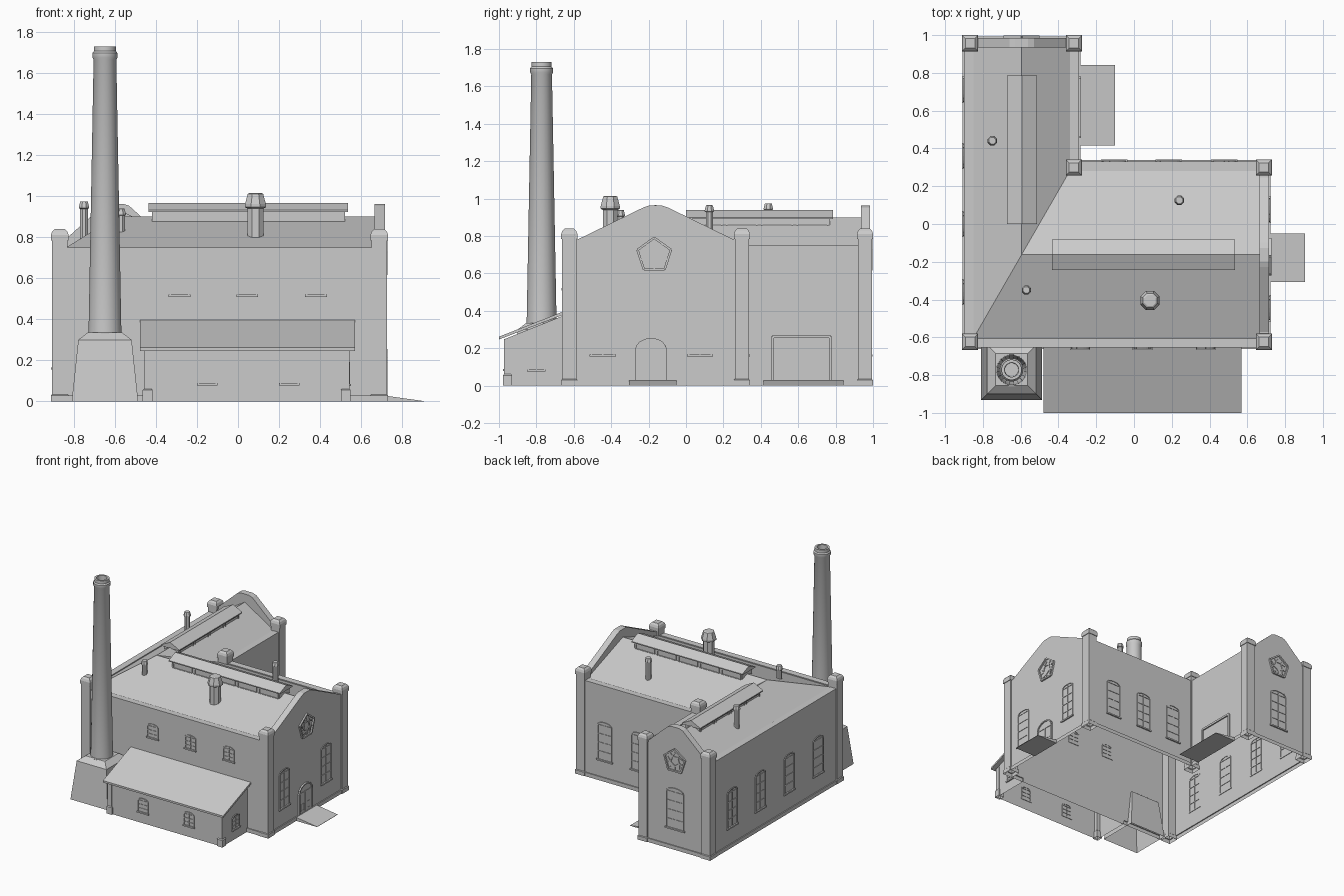
import bpy, bmesh, math
from mathutils import Matrix, Vector

cube = bpy.data.objects.get("Cube")
if cube:
    bpy.data.objects.remove(cube)

stone = bpy.data.materials.new("pale grey")
stone.use_nodes = True
GREY = (0.6, 0.6, 0.6, 1)
stone.diffuse_color = GREY
stone.node_tree.nodes["Principled BSDF"].inputs["Base Color"].default_value = GREY


def make(name, bm, loc=(0, 0, 0), turn=0, smooth=False, open_bottom=False):
    """Finish a mesh; turn is degrees about z (0 faces the front, 90 faces +x)."""
    if open_bottom:
        low = [f for f in bm.faces if all(v.co.z < 0.001 for v in f.verts)]
        bmesh.ops.delete(bm, geom=low, context='FACES')
    bmesh.ops.recalc_face_normals(bm, faces=bm.faces)
    mesh = bpy.data.meshes.new(name)
    bm.to_mesh(mesh)
    bm.free()
    mesh.materials.append(stone)
    ob = bpy.data.objects.new(name, mesh)
    bpy.context.scene.collection.objects.link(ob)
    ob.matrix_world = Matrix.Translation(loc) @ Matrix.Rotation(math.radians(turn), 4, 'Z')
    if smooth:
        bpy.ops.object.select_all(action='DESELECT')
        ob.select_set(True)
        bpy.context.view_layer.objects.active = ob
        bpy.ops.object.shade_smooth_by_angle(angle=math.radians(35))
    return ob


def loft(bm, rings, cap=True):
    """Join closed rings of points with quads, and cap the last ring."""
    rows = [[bm.verts.new(p) for p in ring] for ring in rings]
    for a, b in zip(rows, rows[1:]):
        for i in range(len(a)):
            j = (i + 1) % len(a)
            bm.faces.new((a[i], a[j], b[j], b[i]))
    if cap:
        bm.faces.new(rows[-1])
    return rows


def lathe(bm, profile, sides, spin=0.5):
    step = math.tau / sides
    loft(bm, [[(r * math.cos(step * (i + spin)), r * math.sin(step * (i + spin)), z)
               for i in range(sides)] for r, z in profile])


def prism(bm, pts, y0, y1):
    """Extrude an outline in the local xz plane from y0 to y1."""
    rows = loft(bm, [[(x, y, z) for x, z in pts] for y in (y0, y1)])
    bm.faces.new(rows[0])


def box(bm, x0, x1, z0, z1, y0, y1):
    prism(bm, [(x0, z0), (x1, z0), (x1, z1), (x0, z1)], y0, y1)


def bar(bm, p, q, width=0.008, out=0.006):
    """Thin raised strip between two points on a wall."""
    p, q = Vector(p), Vector(q)
    n = (q - p).normalized()
    n = Vector((-n.y, n.x)) * width / 2
    prism(bm, [p + n, q + n, q - n, p - n], -out, 0.004)


def path(bm, pts, closed=False, **kw):
    for a, b in zip(pts, pts[1:] + (pts[:1] if closed else [])):
        bar(bm, a, b, **kw)


def arch(w, spring, rise, n=8):
    return [(w / 2 * math.cos(math.pi * i / n), spring + rise * math.sin(math.pi * i / n))
            for i in range(n + 1)]


# Main L-shaped shell: plinth, walls, wall tops and hipped roof, open below
PLAN = [(-0.9, -0.655), (0.715, -0.655), (0.715, 0.33), (-0.29, 0.33), (-0.29, 0.985), (-0.9, 0.985)]
OUT = [(-1, -1), (1, -1), (1, 1), (1, 1), (1, 1), (-1, 1)]


def ring(off, z):
    return [(x + off * a, y + off * b, z) for (x, y), (a, b) in zip(PLAN, OUT)]


bm = bmesh.new()
rows = loft(bm, [ring(0.008, 0), ring(0.008, 0.03), ring(0, 0.03), ring(0, 0.75),
                 ring(-0.05, 0.75), ring(-0.05, 0.742)], cap=False)
e = rows[-1]
hip, ridge_a, ridge_b = [bm.verts.new(p) for p in
                         ((-0.595, -0.1625, 0.9), (0.665, -0.1625, 0.9), (-0.595, 0.935, 0.9))]
for f in ((e[0], e[1], ridge_a, hip), (e[2], e[3], hip, ridge_a), (e[3], e[4], ridge_b, hip),
          (e[5], e[0], hip, ridge_b), (e[1], e[2], ridge_a), (e[4], e[5], ridge_b)):
    bm.faces.new(f)
make("walls_and_roof", bm)


# Raised gable parapets
def gable(name, half, shoulder, loc, turn):
    bm = bmesh.new()
    side = [(half, 0.75), (half, 0.78), (shoulder, 0.785), (0.065, 0.953), (0.035, 0.963)]
    prism(bm, side + [(-x, z) for x, z in reversed(side)], 0, 0.05)
    make(name, bm, loc, turn)


gable("side_gable", 0.4925, 0.41, (0.715, -0.1625, 0), 90)
gable("back_gable", 0.305, 0.25, (-0.595, 0.985, 0), 180)

# Corner pillars with capstones
for i, (x, y) in enumerate([(-0.868, -0.624), (0.688, -0.624), (0.688, 0.299),
                            (-0.318, 0.299), (-0.318, 0.957), (-0.868, 0.957)]):
    bm = bmesh.new()
    prof = [(0.043, 0), (0.043, 0.03), (0.038, 0.035), (0.038, 0.785), (0.043, 0.785),
            (0.043, 0.812), (0.037, 0.828), (0.025, 0.84)]
    lathe(bm, [(r * math.sqrt(2), z) for r, z in prof], 4)
    make(f"corner_pillar_{i + 1}", bm, (x, y, 0))


# Roof monitors with a pitched cap and glazed sides
def monitor(name, length, eave, ridge, foot, panes, loc, turn):
    h = length / 2
    bm = bmesh.new()
    prism(bm, [(-0.08, eave), (0, ridge), (0.08, eave), (0.08, eave - 0.008),
               (-0.08, eave - 0.008)], -h, h)
    box(bm, -0.062, 0.062, foot - 0.04, eave, -h + 0.015, h - 0.015)
    make(name + "_body", bm, loc, turn + 90)
    pitch = (length - 0.03) / panes
    for k, flip in enumerate((0, 180)):
        bm = bmesh.new()
        for i in range(panes):
            c = (i - (panes - 1) / 2) * pitch
            a, b, z0, z1 = c - pitch * 0.43, c + pitch * 0.43, foot + 0.006, eave - 0.016
            path(bm, [(a, z0), (b, z0), (b, z1), (a, z1)], True)
        shift = Matrix.Rotation(math.radians(turn + flip), 3, 'Z') @ Vector((0, -0.062, 0))
        make(f"{name}_panes_{k + 1}", bm, Vector(loc) + shift, turn + flip)


monitor("long_monitor", 0.97, 0.932, 0.967, 0.868, 5, (0.05, -0.1625, 0), 0)
monitor("short_monitor", 0.785, 0.9, 0.94, 0.845, 4, (-0.593, 0.3925, 0), 90)

# Roof vents
for name, x, y, r, base, top in (("large_vent", 0.085, -0.405, 0.043, 0.77, 1.015),
                                 ("small_vent_1", -0.57, -0.35, 0.02, 0.76, 0.94),
                                 ("small_vent_2", -0.75, 0.44, 0.021, 0.76, 0.975),
                                 ("small_vent_3", 0.24, 0.125, 0.021, 0.76, 0.965)):
    bm = bmesh.new()
    lathe(bm, [(r, base), (r, top - 1.75 * r), (r * 1.28, top - 1.6 * r),
               (r * 1.28, top - 1.25 * r), (r * 0.95, top - 0.1 * r), (r * 0.75, top)], 8)
    make(name, bm, (x, y, 0))

# Chimney stack on a tapered square base
bm = bmesh.new()
lathe(bm, [(r * math.sqrt(2), z) for r, z in ((0.162, 0), (0.13, 0.3), (0.085, 0.335))], 4)
make("chimney_base", bm, (-0.648, -0.77, 0))
bm = bmesh.new()
lathe(bm, [(0.09, 0.3), (0.09, 0.332), (0.081, 0.336), (0.056, 1.665), (0.062, 1.675),
           (0.062, 1.697), (0.054, 1.706), (0.054, 1.73), (0.038, 1.73), (0.036, 1.64)], 20)
make("chimney_stack", bm, (-0.648, -0.772, 0), smooth=True)

# Lean-to shed
bm = bmesh.new()
prism(bm, [(-0.967, 0), (-0.967, 0.25), (-0.655, 0.375), (-0.655, 0)], -0.54, 0.45)
make("shed_walls", bm, turn=90, open_bottom=True)
bm = bmesh.new()
prism(bm, [(-1, 0.247), (-1, 0.262), (-0.655, 0.397), (-0.655, 0.38)], -0.57, 0.478)
make("shed_roof", bm, turn=90)
for i, x in enumerate((-0.44, 0.525)):
    bm = bmesh.new()
    lathe(bm, [(r * math.sqrt(2), z) for r, z in
               ((0.024, 0), (0.024, 0.055), (0.018, 0.062), (0.018, 0.25))], 4)
    make(f"shed_post_{i + 1}", bm, (x, -0.955, 0))


# Arched windows with sills and glazing bars
def window(name, x, y, z, turn, w=0.14, h=0.3, rows=5):
    bm = bmesh.new()
    box(bm, -w / 2, w / 2, -0.005, 0.006, -0.011, 0.004)
    rise = w * 0.18
    a, top = w * 0.43, h - rise
    path(bm, [(a, 0)] + arch(2 * a, top, rise) + [(-a, 0)], width=0.007)
    bar(bm, (0, 0), (0, h), 0.006, 0.003)
    for i in range(1, rows):
        zz = top * i / (rows - 1)
        bar(bm, (-a, zz), (a, zz), 0.006, 0.004)
    make(name, bm, (x, y, z), turn)


for i, x in enumerate((-0.285, 0.045, 0.38)):
    window(f"front_window_{i + 1}", x, -0.655, 0.515, 0, 0.105, 0.11, 4)
for i, x in enumerate((-0.105, 0.183, 0.478)):
    window(f"back_window_{i + 1}", x, 0.33, 0.16, 180)
for i, y in enumerate((0.71, 0.36, 0.0, -0.36)):
    window(f"long_wall_window_{i + 1}", -0.9, y, 0.16, -90)
for i, y in enumerate((-0.445, 0.075)):
    window(f"gable_window_{i + 1}", 0.715, y, 0.16, 90)
window("back_gable_window", -0.595, 0.985, 0.16, 180, 0.17, 0.32)
for i, x in enumerate((-0.15, 0.25)):
    window(f"shed_window_{i + 1}", x, -0.967, 0.083, 0, 0.1, 0.11, 4)
window("shed_end_window", 0.54, -0.8, 0.08, 90, 0.1, 0.11, 4)

# Five-sided tracery windows in the gables
for name, loc, turn in (("side_rose_window", (0.715, -0.17, 0.697), 90),
                        ("back_rose_window", (-0.595, 0.985, 0.697), 180)):
    def star(r, shift=0):
        return [(r * math.sin(math.tau * (i + shift) / 5), r * math.cos(math.tau * (i + shift) / 5))
                for i in range(5)]
    bm = bmesh.new()
    path(bm, star(0.094), True, width=0.012, out=0.012)
    path(bm, star(0.04, 0.5), True)
    for inner, outer, tip in zip(star(0.04, 0.5), star(0.074, 0.5), star(0.066, 1)):
        bar(bm, inner, outer)
        bar(bm, inner, tip)
    make(name, bm, loc, turn)

# Arched double door
bm = bmesh.new()
outline = [(0.08, 0.03)] + arch(0.16, 0.19, 0.06) + [(-0.08, 0.03)]
prism(bm, outline, -0.004, 0.004)
path(bm, outline, width=0.01, out=0.012)
bar(bm, (0, 0.03), (0, 0.19), 0.006, 0.008)
for x in (-0.035, 0.035):
    path(bm, [(x - 0.022, 0.05), (x + 0.022, 0.05), (x + 0.022, 0.1), (x - 0.022, 0.1)], True, width=0.004)
bar(bm, (-0.08, 0.19), (0.08, 0.19), 0.008, 0.008)
make("arched_door", bm, (0.715, -0.187, 0), 90)

# Loading door
bm = bmesh.new()
path(bm, [(-0.155, 0.03), (-0.155, 0.262), (0.155, 0.262), (0.155, 0.03)], width=0.016, out=0.01)
make("loading_door_frame", bm, (-0.29, 0.618, 0), 90)

# Entrance ramps
for name, x, y, half in (("door_ramp", 0.72, -0.178, 0.128), ("loading_ramp", -0.285, 0.628, 0.213)):
    bm = bmesh.new()
    prism(bm, [(0, 0), (0, 0.028), (0.185, 0.002), (0.185, 0)], -half, half)
    make(name, bm, (x, y, 0))
